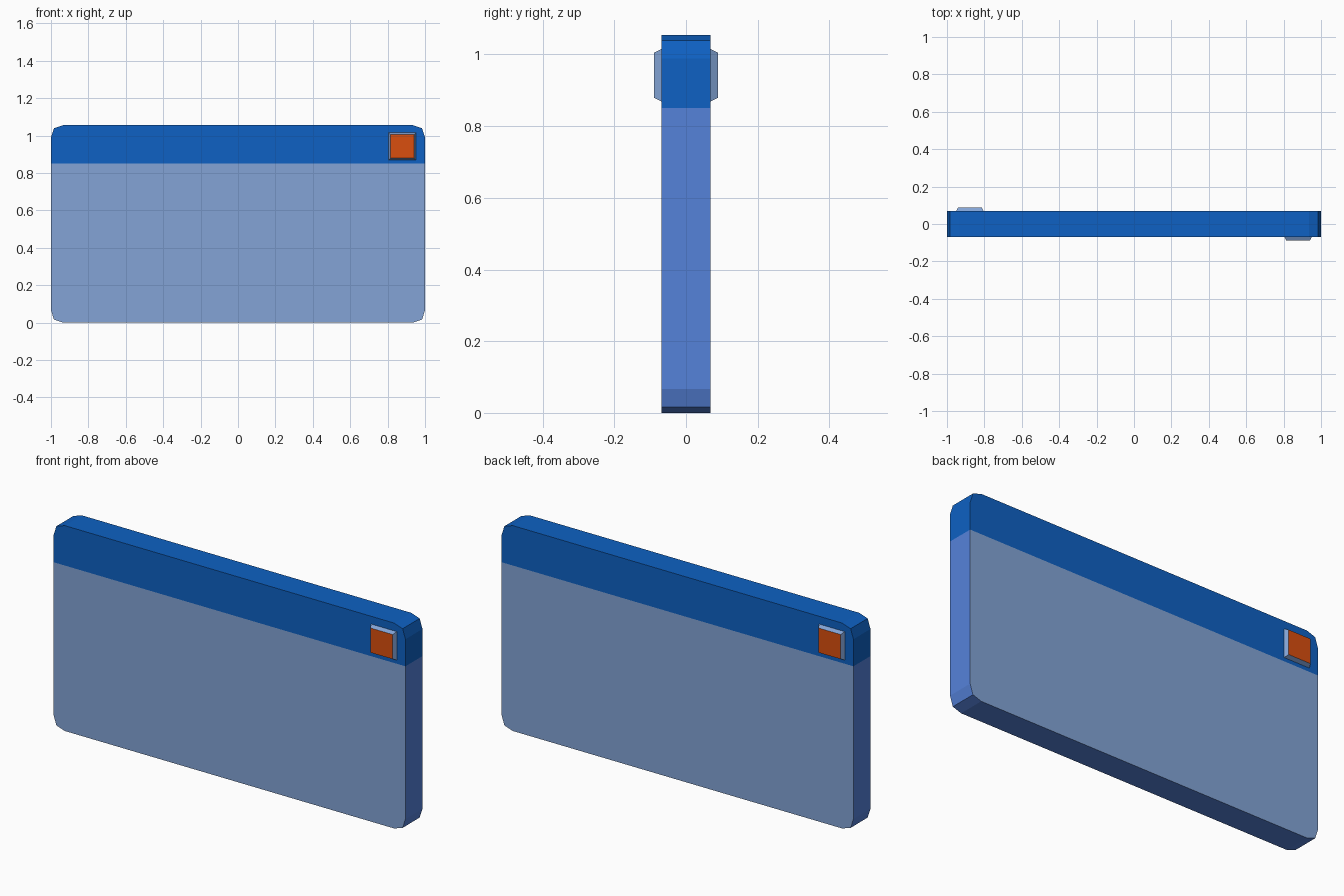
import bpy, bmesh
from math import pi
from mathutils import Matrix

if "Cube" in bpy.data.objects:
    bpy.data.objects.remove(bpy.data.objects["Cube"])


def srgb(r, g, b):
    return tuple(((c / 255 + 0.055) / 1.055) ** 2.4 for c in (r, g, b)) + (1,)


def material(name, rgb):
    m = bpy.data.materials.new(name)
    m.diffuse_color = srgb(*rgb)
    m.use_nodes = True
    m.node_tree.nodes["Principled BSDF"].inputs["Base Color"].default_value = m.diffuse_color
    return m


BAND = material("deep blue", (14, 97, 195))
FACE = material("pale blue", (131, 164, 214))
EDGE = material("mid blue", (85, 130, 218))
ORANGE = material("orange", (218, 78, 14))

W, D, H, SPLIT = 1.0, 0.069, 1.055, 0.85


def finish(bm, name, mats, rule):
    bmesh.ops.recalc_face_normals(bm, faces=bm.faces)
    bm.normal_update()
    for f in bm.faces:
        f.material_index = rule(f)
    me = bpy.data.meshes.new(name)
    bm.to_mesh(me)
    bm.free()
    for m in mats:
        me.materials.append(m)
    ob = bpy.data.objects.new(name, me)
    bpy.context.collection.objects.link(ob)
    return ob


# Panel: rounded rectangle outline, extruded in depth, cut at the band line
corner = [(W, 0.066), (W - 0.016, 0.016), (W - 0.064, 0)]
right = corner[::-1] + [(x, H - z) for x, z in corner]
outline = right + [(-x, z) for x, z in right[::-1]]
bm = bmesh.new()
front = bm.faces.new([bm.verts.new((x, -D, z)) for x, z in outline])
ext = bmesh.ops.extrude_face_region(bm, geom=[front], use_keep_orig=True)
bmesh.ops.translate(bm, vec=(0, 2 * D, 0),
                    verts=[v for v in ext["geom"] if isinstance(v, bmesh.types.BMVert)])
bmesh.ops.bisect_plane(bm, geom=bm.verts[:] + bm.edges[:] + bm.faces[:],
                       plane_co=(0, 0, SPLIT), plane_no=(0, 0, 1))


def panel_rule(f):
    if f.calc_center_median().z > SPLIT:
        return 0
    return 1 if abs(f.normal.y) > 0.9 else 2


finish(bm, "panel", [BAND, FACE, EDGE], panel_rule)


# Buttons: tapered square blocks, one per side, turned half around z
def button(name, turn):
    bm = bmesh.new()
    loops = []
    for y, h in ((-D, 0.073), (-0.089, 0.063)):
        loops.append([bm.verts.new((0.878 + sx * h, y, 0.942 + sz * h))
                      for sx, sz in ((-1, -1), (1, -1), (1, 1), (-1, 1))])
    a, b = loops
    bm.faces.new(a)
    bm.faces.new(b)
    for i in range(4):
        j = (i + 1) % 4
        bm.faces.new((a[i], a[j], b[j], b[i]))
    bmesh.ops.transform(bm, matrix=Matrix.Rotation(turn, 4, 'Z'), verts=bm.verts)
    finish(bm, name, [FACE, ORANGE],
           lambda f: 1 if abs(f.normal.y) > 0.95 else 0)


button("front_button", 0)
button("back_button", pi)
